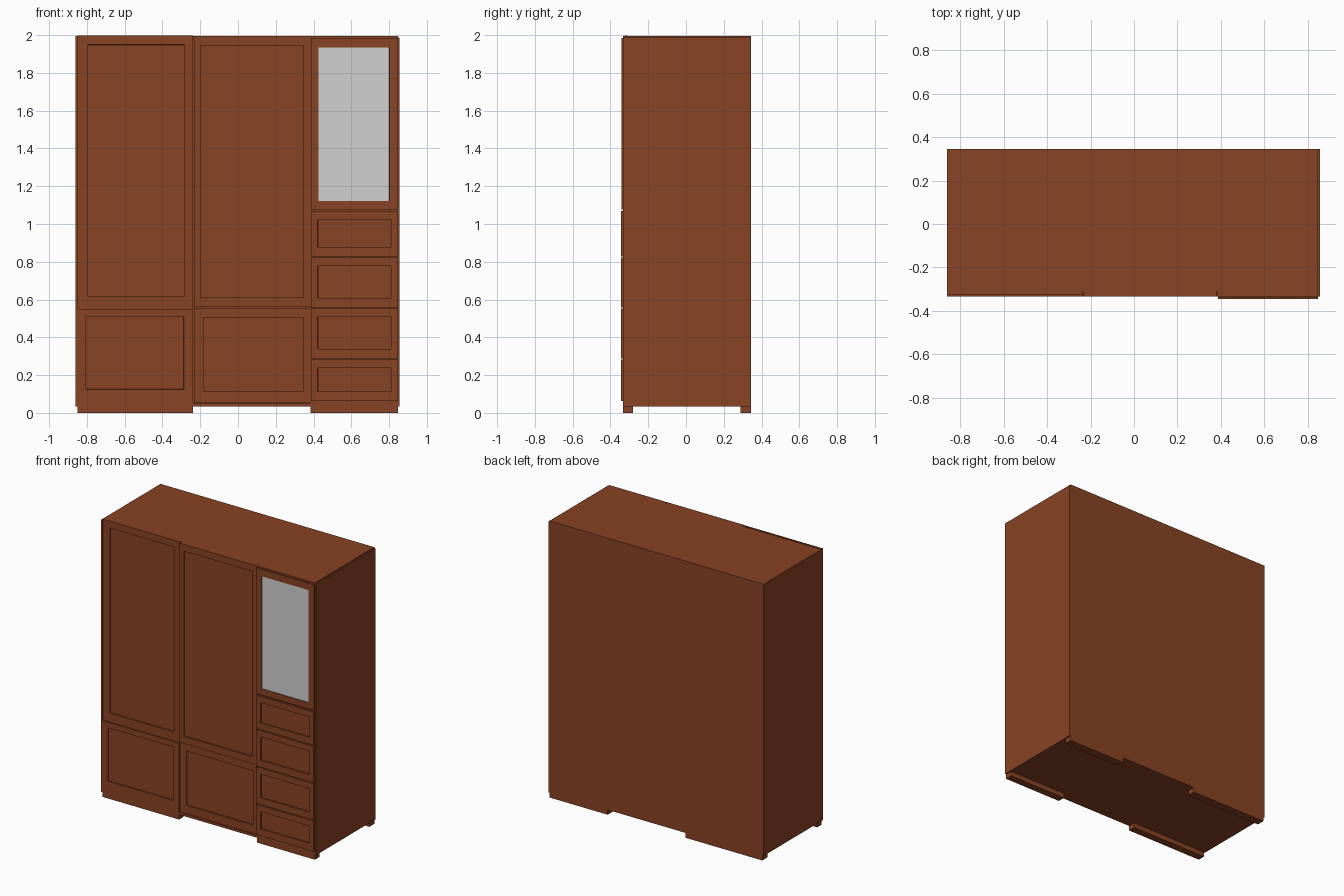
import bpy, bmesh

if "Cube" in bpy.data.objects:
    bpy.data.objects.remove(bpy.data.objects["Cube"])


def material(name, rgb):
    m = bpy.data.materials.new(name)
    m.diffuse_color = (*rgb, 1.0)
    m.use_nodes = True
    m.node_tree.nodes["Principled BSDF"].inputs["Base Color"].default_value = m.diffuse_color
    return m


WOOD = material("reddish_wood", (0.25, 0.056, 0.017))
GLASS = material("grey_mirror", (0.64, 0.64, 0.64))


def box(name, x0, x1, y0, y1, z0, z1, frame=None, depth=0.008, panel_mat=None):
    """Box; frame=(left, right, bottom, top) sinks a panel into its front face."""
    bm = bmesh.new()
    bmesh.ops.create_cube(bm, size=1)
    for v in bm.verts:
        v.co = (x1 if v.co.x > 0 else x0, y1 if v.co.y > 0 else y0, z1 if v.co.z > 0 else z0)
    bm.normal_update()
    if frame:
        front = min(bm.faces, key=lambda f: f.normal.y)
        cx, cz = (x0 + x1) / 2, (z0 + z1) / 2
        l, r, b, t = frame
        bmesh.ops.inset_individual(bm, faces=[front], thickness=0.01)
        for v in front.verts:
            v.co.x = x0 + l if v.co.x < cx else x1 - r
            v.co.z = z0 + b if v.co.z < cz else z1 - t
        # second inset gives the upright wall of the recess
        bmesh.ops.inset_individual(bm, faces=[front], thickness=0.0005)
        for v in front.verts:
            v.co.y += depth
        if panel_mat:
            front.material_index = 1
    me = bpy.data.meshes.new(name)
    bm.to_mesh(me)
    bm.free()
    me.materials.append(WOOD)
    if panel_mat:
        me.materials.append(panel_mat)
    ob = bpy.data.objects.new(name, me)
    bpy.context.collection.objects.link(ob)
    return ob


# Carcass with side panels
box("carcass", -0.85, 0.846, -0.311, 0.345, 0.035, 1.995)
box("left_side", -0.86, -0.85, -0.333, 0.345, 0.035, 1.995)
box("right_side", 0.846, 0.856, -0.333, 0.345, 0.035, 1.988)
box("right_front_frame", 0.385, 0.846, -0.333, -0.311, 0.035, 1.995)

# Plinth feet, front and back
for side, x0, x1 in (("left", -0.85, -0.237), ("right", 0.383, 0.847)):
    box(f"{side}_front_foot", x0, x1, -0.333, -0.28, 0, 0.036)
    box(f"{side}_back_foot", x0, x1, 0.288, 0.345, 0, 0.036)

# Wardrobe doors with sunken panels
box("left_upper_door", -0.85, -0.237, -0.324, -0.311, 0.55, 1.999, (0.055, 0.045, 0.065, 0.05))
box("left_lower_door", -0.85, -0.237, -0.333, -0.311, 0.035, 0.55, (0.045, 0.05, 0.09, 0.04))
box("middle_upper_door", -0.233, 0.383, -0.333, -0.311, 0.56, 1.995, (0.035, 0.035, 0.05, 0.05))
box("middle_lower_door", -0.233, 0.383, -0.328, -0.311, 0.055, 0.556, (0.05, 0.035, 0.06, 0.05))
box("middle_rail", -0.237, 0.385, -0.333, -0.311, 0.035, 0.053)

# Mirror door
box("mirror_door", 0.387, 0.846, -0.341, -0.333, 1.078, 1.985,
    (0.039, 0.045, 0.044, 0.05), 0.006, GLASS)

# Drawers
levels = (0.06, 0.285, 0.555, 0.825, 1.072)
for i in range(4):
    box(f"drawer_{i + 1}", 0.387, 0.846, -0.345, -0.333, levels[i] + 0.003, levels[i + 1] - 0.003,
        (0.035, 0.035, 0.05, 0.045))
